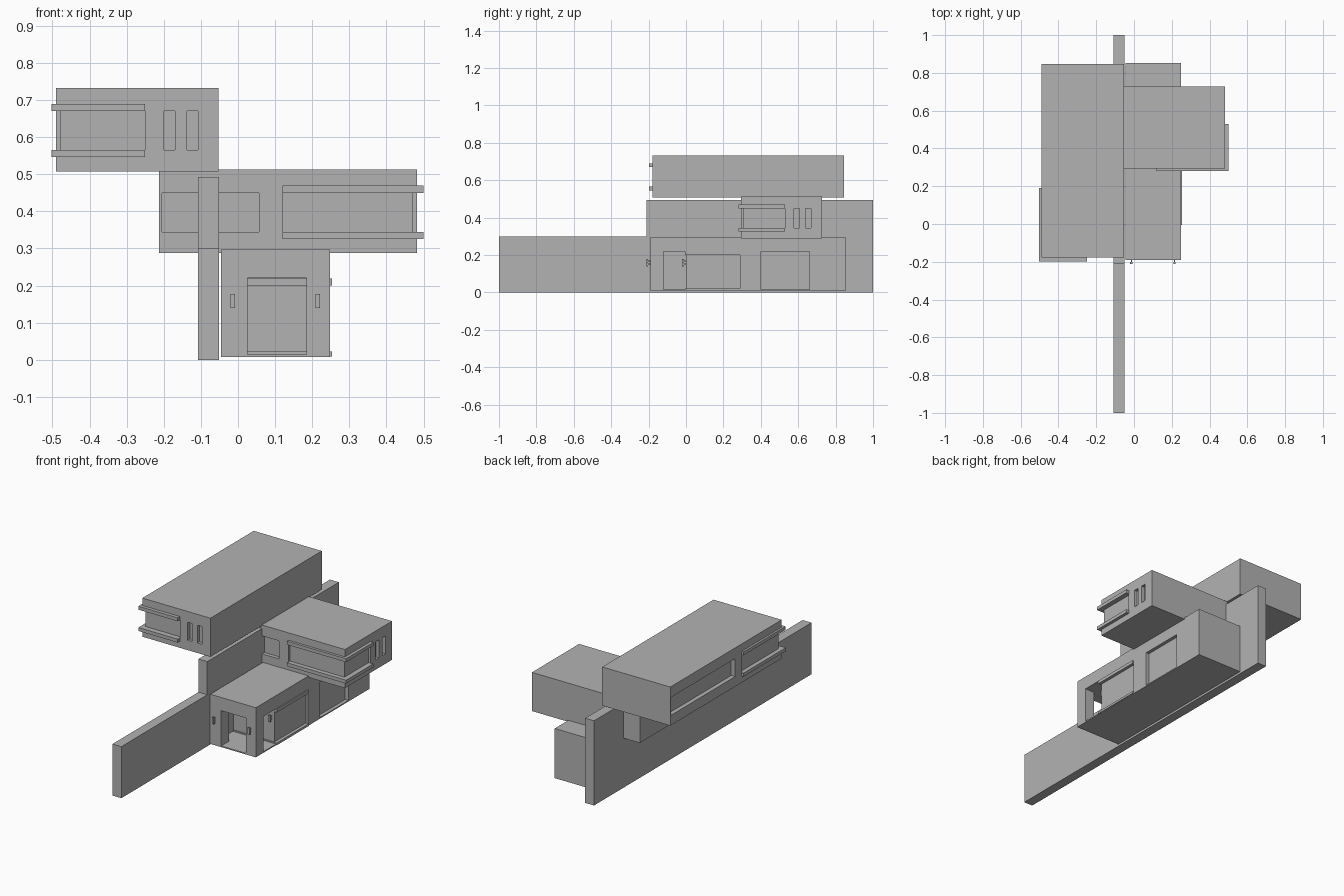
import bpy
import bmesh

cube = bpy.data.objects.get("Cube")
if cube:
    bpy.data.objects.remove(cube, do_unlink=True)

# One plain colour for the whole building
grey = bpy.data.materials.new("concrete_grey")
grey.use_nodes = True
grey.diffuse_color = (0.45, 0.45, 0.45, 1)
shader = grey.node_tree.nodes["Principled BSDF"]
shader.inputs["Base Color"].default_value = grey.diffuse_color
shader.inputs["Roughness"].default_value = 0.8


def prism(name, outline, z0, z1):
    """Extrude a flat outline from z0 to z1."""
    bm = bmesh.new()
    face = bm.faces.new([bm.verts.new((x, y, z0)) for x, y in outline])
    top = bmesh.ops.extrude_face_region(bm, geom=[face])["geom"]
    moved = [v for v in top if isinstance(v, bmesh.types.BMVert)]
    bmesh.ops.translate(bm, verts=moved, vec=(0, 0, z1 - z0))
    bmesh.ops.recalc_face_normals(bm, faces=bm.faces[:])
    mesh = bpy.data.meshes.new(name)
    bm.to_mesh(mesh)
    bm.free()
    mesh.materials.append(grey)
    obj = bpy.data.objects.new(name, mesh)
    bpy.context.collection.objects.link(obj)
    return obj


def box(name, x, y, z):
    corners = [(x[0], y[0]), (x[1], y[0]), (x[1], y[1]), (x[0], y[1])]
    return prism(name, corners, *z)


def carve(obj, *openings):
    """Cut box-shaped openings out of a volume."""
    bpy.context.view_layer.objects.active = obj
    for x, y, z in openings:
        cutter = box("cutter", x, y, z)
        cutter.hide_render = True
        mod = obj.modifiers.new("opening", "BOOLEAN")
        mod.operation, mod.solver, mod.object = "DIFFERENCE", "EXACT", cutter
        bpy.ops.object.modifier_apply(modifier=mod.name)
        bpy.data.objects.remove(cutter, do_unlink=True)


def corner_rail(name, corner, ends, width, z0, z1):
    """L-shaped ledge: outer corner, ends of the two arms, width."""
    (cx, cy), (ex, ey) = corner, ends
    ix = cx + (width if ex > cx else -width)
    iy = cy + width
    prism(name, [(ex, cy), (cx, cy), (cx, ey), (ix, ey), (ix, iy), (ex, iy)], z0, z1)


# Long dividing wall, stepping up behind the front
low, high, front, step, back = 0.30, 0.493, -1.0, -0.21, 1.0
wall_x = (-0.108, -0.051)
box("low_wall", wall_x, (front, step), (0, low))
box("high_wall", wall_x, (step, back), (0, high))

# Ground floor with porch, doorway, corner window and wide side bay
ground = box("ground_floor", (-0.046, 0.248), (-0.19, 0.853), (0.008, 0.297))
carve(ground,
      ((-0.03, 0.3), (-0.12, 0), (0.015, 0.22)),
      ((0.025, 0.185), (-0.3, -0.1), (0.015, 0.22)),
      ((0.235, 0.3), (-0.01, 0.29), (0.015, 0.22)),
      ((0.228, 0.3), (0.4, 0.66), (0.015, 0.22)))
for name, z0, z1 in (("sill", 0.009, 0.022), ("head", 0.2, 0.219)):
    corner_rail("ground_window_" + name, (0.253, -0.005), (-0.03, 0.288), 0.03, z0, z1)

# Wall lamps on the front and a handle inside the porch
for name, x, y in (("right_lamp", -0.014, -0.19), ("left_lamp", 0.215, -0.19),
                   ("porch_handle", 0.215, 0)):
    box(name, (x - 0.006, x + 0.006), (y - 0.022, y - 0.012), (0.14, 0.178))
    for z in (0.148, 0.165):
        box(name + "_bracket", (x - 0.003, x + 0.003), (y - 0.014, y + 0.004), (z, z + 0.006))

# Middle floor, crossing the wall
middle = box("middle_floor", (-0.213, 0.482), (0.295, 0.728), (0.288, 0.513))
window = (0.345, 0.45)
carve(middle,
      ((0.12, 0.6), (0.2, 0.306), (0.326, 0.469)),
      ((0.471, 0.6), (0.2, 0.528), (0.326, 0.469)),
      ((-0.205, 0.056), (0.2, 0.317), window),
      *[((0.462, 0.6), (y, y + 0.029), window) for y in (0.578, 0.639)])
for name, z0, z1 in (("sill", 0.325, 0.345), ("head", 0.45, 0.47)):
    corner_rail("middle_window_" + name, (0.5, 0.28), (0.12, 0.53), 0.035, z0, z1)

# Top floor, running front to back
top = box("top_floor", (-0.491, -0.053), (-0.178, 0.846), (0.508, 0.733))
window = (0.566, 0.67)
carve(top,
      ((-0.6, -0.25), (-0.3, -0.166), (0.547, 0.689)),
      ((-0.6, -0.478), (-0.3, 0.188), (0.547, 0.689)),
      ((-0.6, -0.466), (0.25, 0.838), window),
      *[((x, x + 0.029), (-0.3, -0.157), window) for x in (-0.199, -0.137)])
for name, z0, z1 in (("sill", 0.546, 0.566), ("head", 0.67, 0.69)):
    corner_rail("top_window_" + name, (-0.503, -0.198), (-0.25, 0.19), 0.035, z0, z1)
